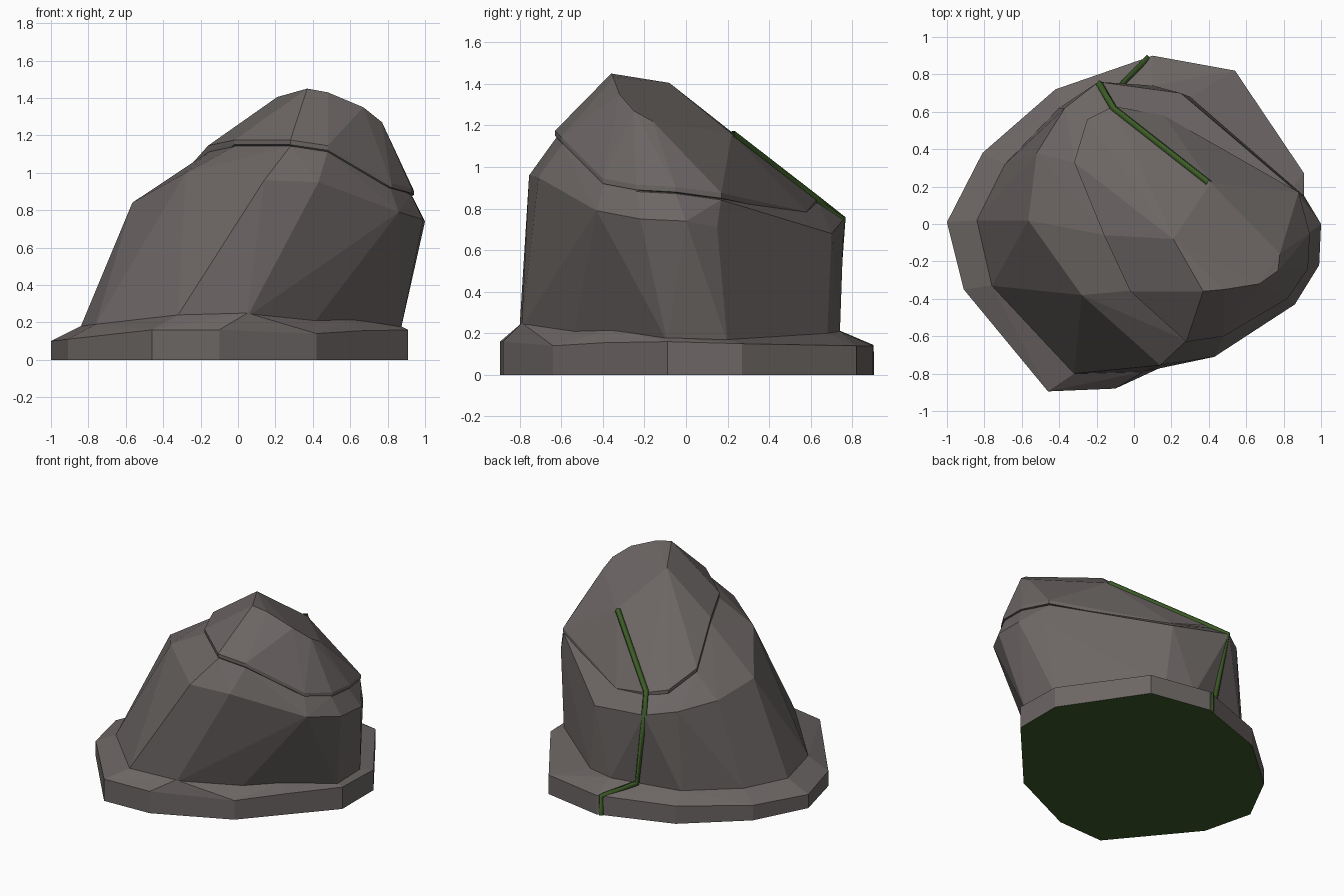
import bpy, bmesh, math

if "Cube" in bpy.data.objects:
    bpy.data.objects.remove(bpy.data.objects["Cube"])

def material(name, rgb):
    m = bpy.data.materials.new(name)
    m.diffuse_color = (*rgb, 1)
    m.use_nodes = True
    m.node_tree.nodes["Principled BSDF"].inputs["Base Color"].default_value = m.diffuse_color
    return m

stone = material("stone", (0.15, 0.133, 0.128))
moss = material("moss", (0.045, 0.105, 0.02))

def hull(name, points, mossy_bottom=False):
    """Faceted boulder: convex hull of its corner points."""
    bm = bmesh.new()
    for p in points:
        bm.verts.new(p)
    bmesh.ops.convex_hull(bm, input=bm.verts[:])
    loose = [v for v in bm.verts if not v.link_faces]
    bmesh.ops.delete(bm, geom=loose, context='VERTS')
    bmesh.ops.dissolve_limit(bm, angle_limit=math.radians(2),
                             verts=bm.verts[:], edges=bm.edges[:])
    bmesh.ops.recalc_face_normals(bm, faces=bm.faces[:])
    if mossy_bottom:
        for f in bm.faces:
            f.material_index = int(f.normal.z < -0.95)
    me = bpy.data.meshes.new(name)
    bm.to_mesh(me)
    bm.free()
    me.materials.append(stone)
    me.materials.append(moss)
    ob = bpy.data.objects.new(name, me)
    bpy.context.collection.objects.link(ob)
    return ob

# Corner rings, from the ground up
outline = [(-1, .01, .10), (-.91, -.35, .11), (-.46, -.895, .16), (-.1, -.88, .16),
           (.42, -.64, .14), (.65, -.39, .155), (.91, -.09, .16), (.91, .27, .15),
           (.54, .82, .14), (.1, .9, .14), (-.42, .72, .13), (-.81, .38, .11)]
foot = [(-.84, .02, .18), (-.76, -.33, .19), (-.32, -.8, .24), (.05, -.79, .25),
        (.4, -.54, .21), (.61, -.35, .22), (.87, -.09, .18), (.85, .2, .17),
        (.3, .68, .20), (.1, .74, .21), (-.4, .62, .20), (-.69, .32, .18)]
shoulder = [(-.565, .02, .84), (-.28, -.38, 1.0), (.14, -.755, .96), (.43, -.71, .95),
            (.86, -.43, .79), (.99, -.22, .75), (1, 0, .74), (.91, .15, .71),
            (.25, .70, .68), (-.19, .76, .75), (-.37, .62, .77), (-.52, .38, .80)]
ledge = [(-.02, -.36, 1.15), (.28, -.63, 1.15), (.48, -.6, 1.12), (.82, -.4, .92),
         (.93, -.24, .89), (.94, -.05, .88), (.88, .17, .85), (.5, .39, .80),
         (.16, .58, .76), (-.11, .63, .82), (-.25, .56, .85), (-.32, .33, .94),
         (-.16, -.06, 1.12)]
crown = [(.37, -.36, 1.45), (.21, -.08, 1.405), (.48, -.35, 1.43), (.67, -.32, 1.35),
         (.77, -.25, 1.27), (.78, -.16, 1.22), (.41, .22, 1.16)]

# Base slab with a mossy underside
hull("base_slab", [(x, y, 0) for x, y, z in outline] + outline + foot, True)

# Main body; its rim is tucked slightly under the upper block
rim = [(.3 + (x - .3) * .99, y * .99, z - .008) for x, y, z in ledge]
hull("lower_rock", [(x, y, z - .02) for x, y, z in foot] + foot + shoulder + rim
     + [(-.12, .64, .825)])

# Upper block with a small overhanging lip
hull("upper_rock", ledge + [(x, y, z + .025) for x, y, z in ledge] + crown)

# Moss seam running up the back
seam = [(.07, .885, 0), (.07, .885, .135), (-.1, .71, .21), (-.185, .75, .75),
        (-.11, .62, .85), (.40, .22, 1.16)]
cu = bpy.data.curves.new("moss_seam", 'CURVE')
cu.dimensions = '3D'
cu.bevel_depth = .02
cu.bevel_resolution = 0
sp = cu.splines.new('POLY')
sp.points.add(len(seam) - 1)
for p, co in zip(sp.points, seam):
    p.co = (*co, 1)
cu.materials.append(moss)
bpy.context.collection.objects.link(bpy.data.objects.new("moss_seam", cu))
